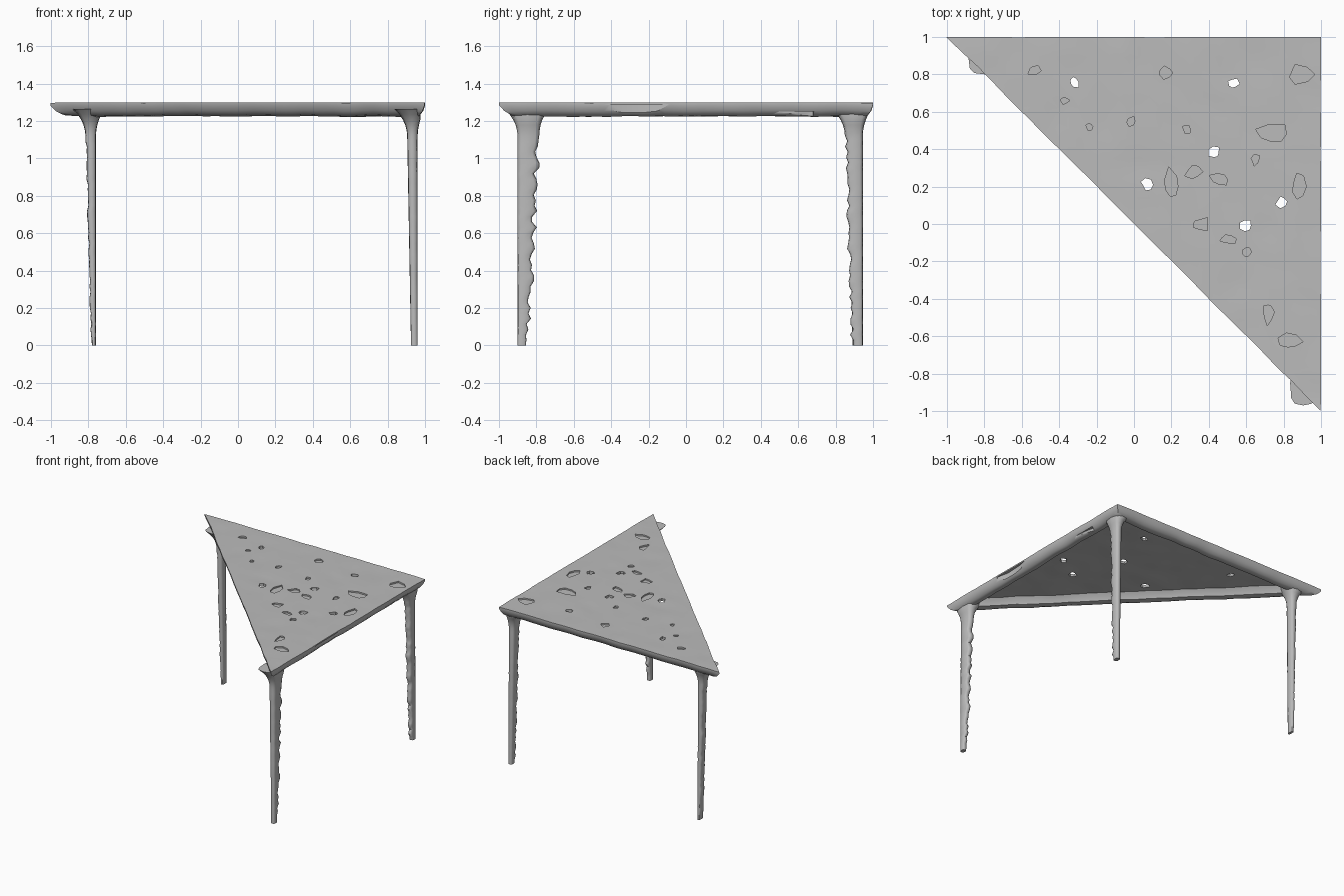
import bpy, bmesh, math, random
from mathutils import Vector, noise

random.seed(4)
cube = bpy.data.objects.get("Cube")
if cube:
    bpy.data.objects.remove(cube, do_unlink=True)

grey = bpy.data.materials.new("worn grey")
grey.use_nodes = True
colour = (0.5, 0.5, 0.5, 1)
grey.diffuse_color = colour
grey.node_tree.nodes["Principled BSDF"].inputs["Base Color"].default_value = colour


def make_object(name, bm, angle=40):
    bmesh.ops.recalc_face_normals(bm, faces=bm.faces)
    mesh = bpy.data.meshes.new(name)
    bm.to_mesh(mesh)
    bm.free()
    mesh.materials.append(grey)
    ob = bpy.data.objects.new(name, mesh)
    bpy.context.collection.objects.link(ob)
    smooth(ob, angle)
    return ob


def smooth(ob, angle):
    bpy.ops.object.select_all(action='DESELECT')
    ob.select_set(True)
    bpy.context.view_layer.objects.active = ob
    bpy.ops.object.shade_smooth_by_angle(angle=math.radians(angle))


def loft(bm, rings):
    """Join rings of points with side faces and close both ends."""
    rows = [[bm.verts.new(p) for p in ring] for ring in rings]
    n = len(rows[0])
    for a, b in zip(rows, rows[1:]):
        for i in range(n):
            j = (i + 1) % n
            bm.faces.new((a[i], a[j], b[j], b[i]))
    bm.faces.new(rows[0])
    bm.faces.new(rows[-1])


def triangle(inset, z):
    """Right-angled outline, every side moved inwards by the inset."""
    far = 1 - inset
    near = inset * (1 + math.sqrt(2)) - 1
    return [(far, far, z), (near, far, z), (far, near, z)]


def crag(bm, centre, radii, bottom, top):
    """Irregular prism used to break a piece out of the tabletop."""
    n = 7
    outline = []
    for i in range(n):
        a = math.tau * i / n
        k = random.uniform(0.5, 1.1)
        outline.append((centre[0] + radii[0] * k * math.cos(a),
                        centre[1] + radii[1] * k * math.sin(a)))
    loft(bm, [[(x, y, z) for x, y in outline] for z in (bottom, top)])


# Tabletop: thin sheet with a rounded rim that hangs below its edges
bm = bmesh.new()
profile = [(0, 1.3), (0, 1.285), (0.012, 1.255), (0.03, 1.232), (0.055, 1.225),
           (0.085, 1.232), (0.1, 1.255), (0.125, 1.278)]
loft(bm, [triangle(d, z) for d, z in profile])
long_edges = [e for e in bm.edges if e.calc_length() > 0.3]
bmesh.ops.subdivide_edges(bm, edges=long_edges, cuts=36, use_grid_fill=True)
for v in bm.verts:
    wave = noise.noise_vector(Vector((v.co.x, v.co.y, 0)) * 7)
    v.co += wave * 0.006
    v.co.x = min(v.co.x, 1)
    v.co.y = min(v.co.y, 1)
    v.co.z = min(v.co.z, 1.3)
top = make_object("tabletop", bm)

# Broken holes, shallow pits and missing pieces of the right rim
cut = bmesh.new()
holes = [(-0.32, 0.76), (0.53, 0.75), (0.43, 0.38), (0.07, 0.21), (0.79, 0.12), (0.6, -0.01)]
for p in holes:
    crag(cut, p, (0.036, 0.036), 1.2, 1.35)
pits = [(-0.53, 0.82, 0.04, 0.04), (-0.37, 0.66, 0.03, 0.02), (0.17, 0.81, 0.05, 0.04),
        (-0.02, 0.55, 0.03, 0.03), (0.28, 0.51, 0.03, 0.03), (0.88, 0.8, 0.08, 0.05),
        (0.74, 0.48, 0.1, 0.06), (0.2, 0.2, 0.06, 0.1), (0.32, 0.28, 0.05, 0.05),
        (0.46, 0.24, 0.07, 0.05), (0.36, 0.0, 0.05, 0.04), (0.5, -0.08, 0.06, 0.03),
        (0.6, -0.15, 0.03, 0.04), (0.72, -0.47, 0.03, 0.07), (0.83, -0.63, 0.07, 0.05),
        (0.88, 0.2, 0.04, 0.07), (-0.24, 0.52, 0.02, 0.02), (0.65, 0.34, 0.03, 0.03)]
for x, y, rx, ry in pits:
    crag(cut, (x, y), (rx, ry), 1.288, 1.35)
crag(cut, (1.0, -0.22), (0.035, 0.24), 1.245, 1.289)
crag(cut, (0.99, 0.62), (0.035, 0.13), 1.2, 1.25)
cutter = make_object("breakage_cutter", cut)
cutter.hide_render = True

mod = top.modifiers.new("breakage", 'BOOLEAN')
mod.operation = 'DIFFERENCE'
mod.solver = 'EXACT'
mod.object = cutter
smooth(top, 40)
bpy.context.view_layer.objects.active = top
bpy.ops.object.modifier_apply(modifier=mod.name)
bpy.data.objects.remove(cutter, do_unlink=True)
smooth(top, 40)


def leg(name, foot, head, rag):
    """Tapered leg; foot and head are (x0, x1, y0, y1), rag moves one worn side."""
    bm = bmesh.new()
    rings = []
    steps = 44
    for i in range(steps + 1):
        z = 1.265 * i / steps
        t = min(z / 1.1, 1)
        x0, x1, y0, y1 = [a + (b - a) * t for a, b in zip(foot, head)]
        # flare into the rim near the top
        f = max(0, (z - 1.1) / 0.165) ** 2.5
        x0, y0 = x0 - 0.07 * f, y0 - 0.07 * f
        x1, y1 = min(x1 + 0.05 * f, 0.975), min(y1 + 0.05 * f, 0.975)
        # chipped inner side
        if z < 1.1:
            chip = random.uniform(-0.5, 1) * rag
            if name == "front_leg":
                y1 -= chip
            elif name == "back_left_leg":
                y0 += chip
            else:
                x0 += chip
        cx, cy, hx, hy = (x0 + x1) / 2, (y0 + y1) / 2, (x1 - x0) / 2, (y1 - y0) / 2
        ring = []
        for k in range(12):
            a = math.tau * k / 12
            c, s = math.cos(a), math.sin(a)
            ring.append((cx + hx * math.copysign(abs(c) ** 0.6, c),
                         cy + hy * math.copysign(abs(s) ** 0.6, s), z))
        rings.append(ring)
    loft(bm, rings)
    make_object(name, bm, 50)


# One leg under each corner
leg("front_leg", (0.925, 0.96, -0.9, -0.84), (0.905, 0.96, -0.9, -0.785), 0.022)
leg("back_left_leg", (0.925, 0.96, 0.885, 0.945), (0.905, 0.96, 0.85, 0.945), 0.015)
leg("back_right_leg", (-0.785, -0.76, 0.89, 0.945), (-0.815, -0.76, 0.87, 0.945), 0.006)
